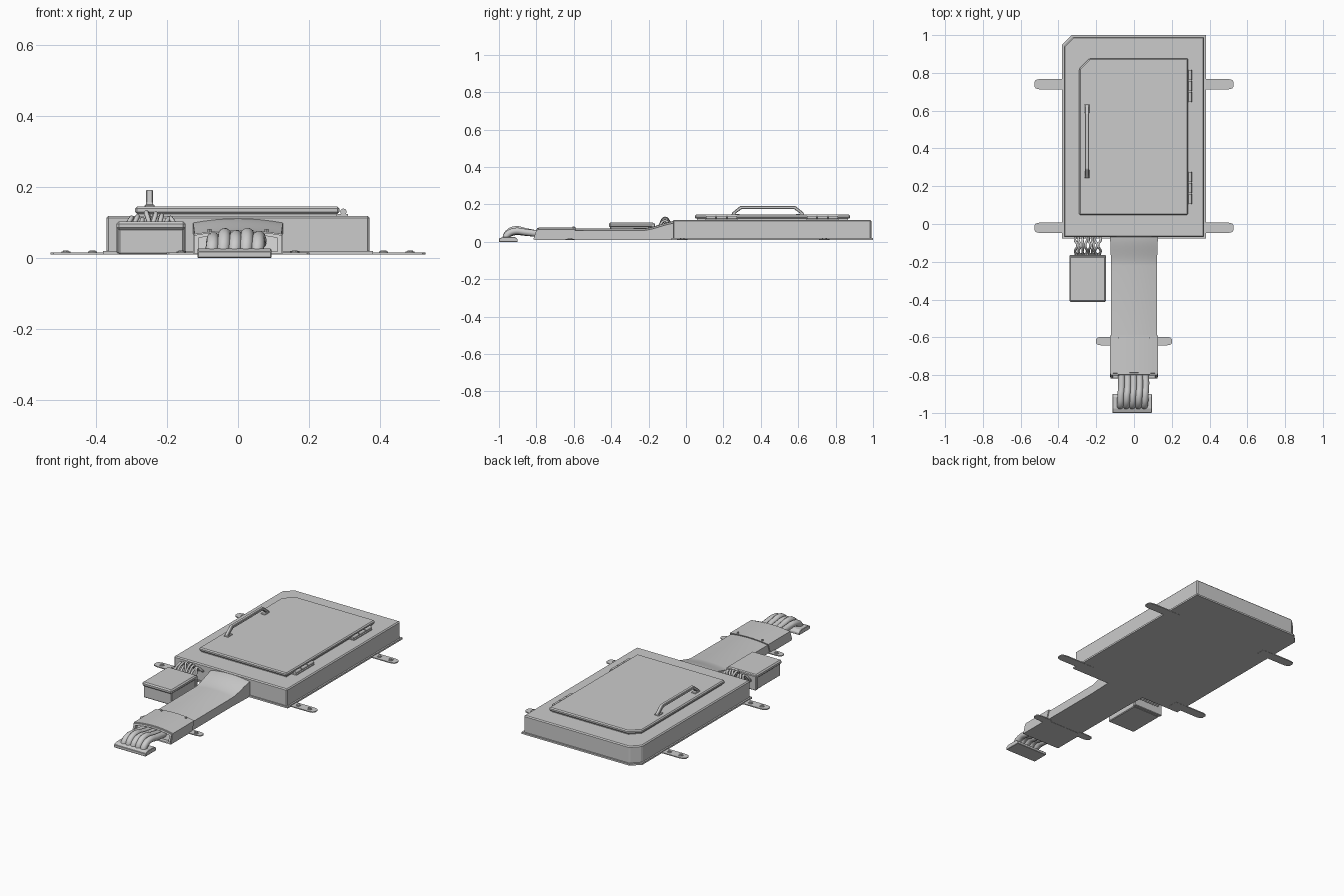
import bpy, bmesh, math, random

if "Cube" in bpy.data.objects:
    bpy.data.objects.remove(bpy.data.objects["Cube"])
random.seed(4)

def finish(name, bm, bevel=0, segs=1, smooth=False):
    bmesh.ops.recalc_face_normals(bm, faces=bm.faces)
    me = bpy.data.meshes.new(name)
    bm.to_mesh(me)
    bm.free()
    ob = bpy.data.objects.new(name, me)
    bpy.context.collection.objects.link(ob)
    if bevel:
        m = ob.modifiers.new("bevel", 'BEVEL')
        m.width, m.segments, m.limit_method = bevel, segs, 'ANGLE'
    if smooth:
        bpy.context.view_layer.objects.active = ob
        bpy.ops.object.select_all(action='DESELECT')
        ob.select_set(True)
        bpy.ops.object.shade_smooth_by_angle(angle=math.radians(35))
    return ob

def loft(name, rings, **kw):
    bm = bmesh.new()
    vs = [[bm.verts.new(p) for p in r] for r in rings]
    n = len(vs[0])
    for a, b in zip(vs, vs[1:]):
        for i in range(n):
            bm.faces.new((a[i], a[(i + 1) % n], b[(i + 1) % n], b[i]))
    bm.faces.new(vs[0])
    bm.faces.new(vs[-1])
    return finish(name, bm, **kw)

def prism(name, pts, z0, z1, **kw):
    return loft(name, [[(x, y, z) for x, y in pts] for z in (z0, z1)], **kw)

def box(name, x0, x1, y0, y1, z0, z1, **kw):
    return prism(name, [(x0, y0), (x1, y0), (x1, y1), (x0, y1)], z0, z1, **kw)

def cut_rect(x0, x1, y0, y1, c):
    # rectangle with the back left corner cut off
    return [(x0, y0), (x1, y0), (x1, y1), (x0 + c, y1), (x0, y1 - c)]

def cylinder(name, x, y, z, r, h, n=12, axis='Z'):
    bm = bmesh.new()
    bmesh.ops.create_cone(bm, cap_ends=True, segments=n, radius1=r, radius2=r, depth=h)
    ob = finish(name, bm, smooth=n > 8)
    ob.location = (x, y, z)
    if axis == 'Y':
        ob.rotation_euler.x = math.pi / 2
    return ob

def tube(name, pts, r):
    cu = bpy.data.curves.new(name, 'CURVE')
    cu.dimensions = '3D'
    cu.bevel_depth, cu.bevel_resolution, cu.resolution_u = r, 3, 6
    cu.use_fill_caps = True
    sp = cu.splines.new('BEZIER')
    sp.bezier_points.add(len(pts) - 1)
    for b, p in zip(sp.bezier_points, pts):
        b.co = p
        b.handle_left_type = b.handle_right_type = 'AUTO'
    ob = bpy.data.objects.new(name, cu)
    bpy.context.collection.objects.link(ob)

# cabinet: base lip, body, door frame and door
prism("cabinet_base", cut_rect(-.38, .38, -.077, 1.0, .05), .01, .02)
prism("cabinet_body", cut_rect(-.371, .371, -.07, .991, .05), .012, .118, bevel=.006)
prism("door_gasket", cut_rect(-.28, .277, .058, .867, .052), .115, .128)
prism("door", cut_rect(-.29, .286, .048, .877, .055), .124, .145, bevel=.006)

# hinges
for y in (.19, .73):
    box("hinge_leaf", .27, .31, y - .085, y + .085, .116, .123)
    for dy in (-.058, 0, .058):
        cylinder("hinge_knuckle", .297, y + dy, .13, .009, .052, axis='Y')

# handle: bent bar with feet
prof = [(.245, .145), (.245, .155), (.29, .192), (.585, .192), (.63, .155), (.63, .145),
        (.61, .145), (.61, .152), (.577, .176), (.298, .176), (.265, .152), (.265, .145)]
loft("handle", [[(x, y, z) for y, z in prof] for x in (-.259, -.239)], bevel=.003)
for y in (.265, .61):
    box("handle_foot", -.263, -.235, y - .022, y + .022, .143, .15, bevel=.002)

# mounting tabs with bolts
def tab(name, s, x0, x1, y, w, bolts):
    pts = [(x0, -w), (x1 - .03, -w), (x1 - .008, -w * .8), (x1, -w * .4)]
    pts += [(x, -v) for x, v in reversed(pts)]
    prism(name, [(s * x, y + v) for x, v in pts], .009, .0145)
    for bx in bolts:
        cylinder("bolt_washer", s * bx, y, .0155, .013, .004)
        cylinder("bolt_head", s * bx, y, .0185, .009, .006, 6)

for s in (-1, 1):
    for y in (.74, -.02):
        tab("cabinet_tab", s, .3, .528, y, .028, (.41, .485))
    tab("duct_tab", s, .1, .202, -.62, .023, (.16,))
    cylinder("duct_screw", s * .08, -.602, .077, .006, .008, 8)

# cable duct with a cambered roof that rises to the cabinet
def section(y, w, ze, zp, zb=.01, slant=0):
    pts = [(-w, zb)]
    for i in range(9):
        t = -1 + i / 4
        pts.append((w * t, ze + (zp - ze) * (1 - t * t)))
    pts.append((w, zb))
    return [(x, y - slant * (1 - (z - .01) / .06), z) for x, z in pts]

rings = [section(-.77, .121, .06, .071), section(-.22, .121, .062, .073)]
for i in range(1, 9):
    t = i / 8
    e = t * t * (3 - 2 * t) * .6 + t * .4
    rings.append(section(-.22 + .16 * t, .121 + .006 * t, .062 + .038 * e, .073 + .039 * e))
loft("cable_duct", rings, smooth=True)

# end sleeve with a recessed mouth
loft("duct_sleeve", [section(-.70, .112, .056, .067, .018),
                     section(-.79, .119, .061, .072, .016, .02),
                     section(-.79, .127, .067, .078, .009, .02),
                     section(-.59, .127, .067, .078, .009, .02)], smooth=True)
loft("sleeve_rim", [section(-.772, .112, .056, .067, .018, .02),
                    section(-.798, .112, .056, .067, .018, .02),
                    section(-.798, .124, .064, .075, .012, .02),
                    section(-.775, .124, .064, .075, .012, .02)], smooth=True)

# thick cables arching down to the end connector
for i in range(5):
    x = -.066 + i * .032
    d = (0, .012, .006, .013, .004)[i]
    tube("thick_cable", [(x * 1.05, -.70, .042), (x, -.80, .045),
                         (x, -.86, .050 + d * .5), (x - .004, -.915, .053 + d),
                         (x - .006, -.955, .036 + d * .5), (x - .008, -.965, .014)], .0185)
prof = [(-1.0, 0), (-.9, 0), (-.9, .014), (-.915, .026), (-.978, .026), (-1.0, .018)]
loft("end_connector", [[(x, y, z) for y, z in prof] for x in (-.114, .094)], bevel=.002)

# junction box with lid and rear collar
box("junction_box", -.337, -.153, -.405, -.18, .01, .094, bevel=.004)
box("junction_lid", -.342, -.148, -.412, -.17, .078, .103, bevel=.007)
box("junction_collar", -.342, -.148, -.185, -.165, .012, .098, bevel=.003)

# thin wires looping from the junction box into the cabinet
for i in range(8):
    x = -.306 + i * .0175
    h, j = random.uniform(.108, .13), random.uniform(-.008, .008)
    tube("thin_wire", [(x, -.16, .065), (x + j, -.143, .085), (x - j, -.112, h),
                       (x + j, -.085, h - .025), (x, -.06, .075)], .0065)
    cylinder("wire_gland", x, -.162, .066, .0085, .016, axis='Y')
